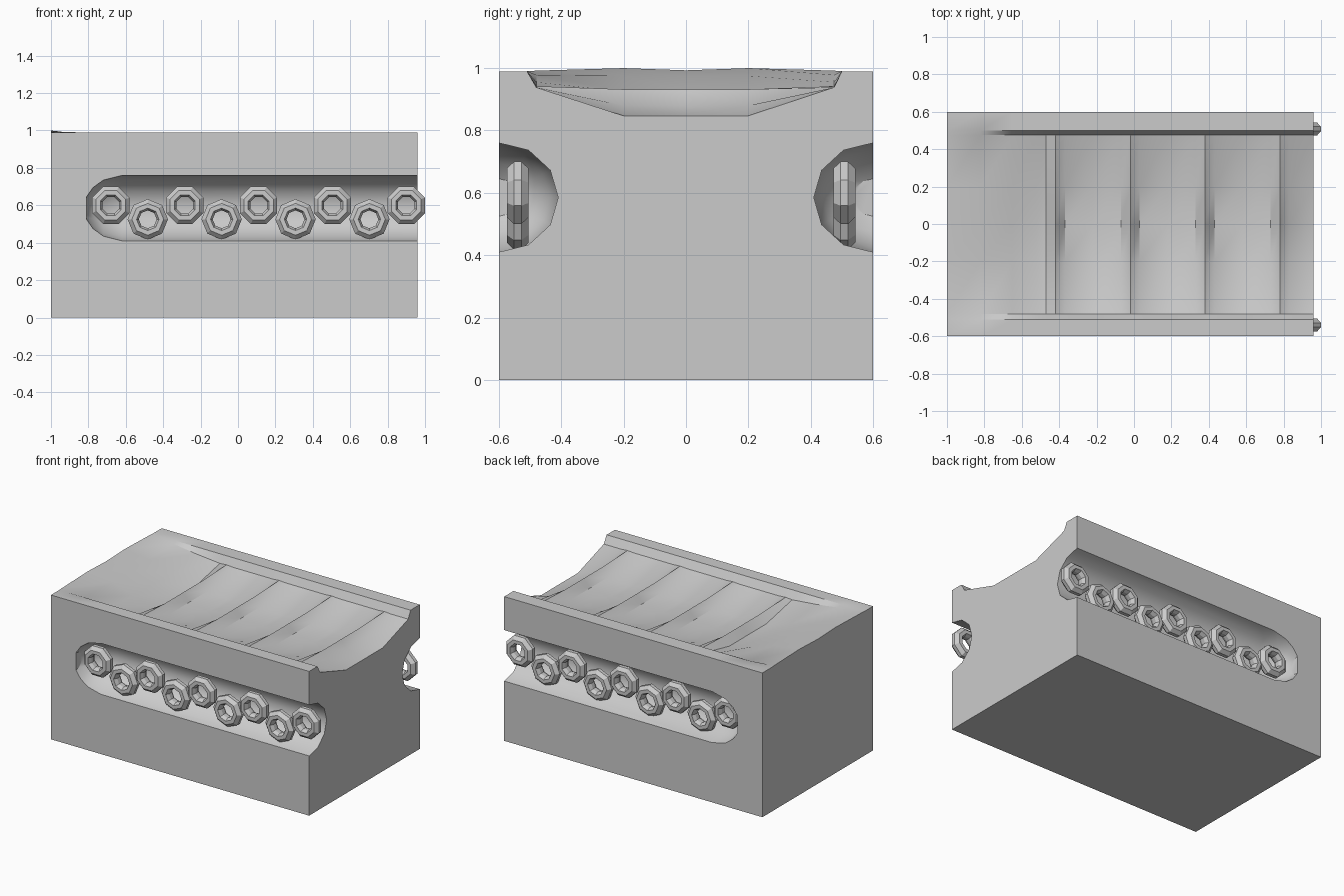
import bpy, bmesh
from math import sin, cos, pi

if "Cube" in bpy.data.objects:
    bpy.data.objects.remove(bpy.data.objects["Cube"])


def make_object(name, verts, faces):
    mesh = bpy.data.meshes.new(name)
    mesh.from_pydata(verts, [], faces)
    bm = bmesh.new()
    bm.from_mesh(mesh)
    bmesh.ops.recalc_face_normals(bm, faces=bm.faces)
    bm.to_mesh(mesh)
    bm.free()
    ob = bpy.data.objects.new(name, mesh)
    bpy.context.collection.objects.link(ob)
    return ob


# Body: cross-sections lofted along x; each is (x, rim height, floor height)
stations = [(-1, .992, 1.0), (-.82, .978, .975), (-.65, .955, .925), (-.52, .943, .885)]
for web in (-.42, -.02, .38, .78):
    stations += [(web - .05, .938, .88), (web, .942, .932), (web + .05, .938, .88)]
    if web < .7:
        stations.append((web + .2, .938, .86))
stations.append((.96, .938, .847))


def section(x, rim, floor):
    mid = floor - .007 if x == -1 else floor
    pts = [(-.6, 0), (-.6, .99), (-.51, .99), (-.48, rim), (-.2, floor), (0, mid),
           (.2, floor), (.475, rim), (.5, .99), (.6, .99), (.6, 0)]
    return [(x, y, z) for y, z in pts]


n = 11
verts = [p for s in stations for p in section(*s)]
faces = [(i * n + j, i * n + (j + 1) % n, (i + 1) * n + (j + 1) % n, (i + 1) * n + j)
         for i in range(len(stations) - 1) for j in range(n)]
faces += [tuple(range(n)), tuple(range(len(verts) - n, len(verts)))]
body = make_object("body", verts, faces)


# Side channels: round-ended cutters running out of the right end
def channel_cutter(y, depth):
    rings, seg = [(-.81, .06), (-.775, .11), (-.72, .15), (-.62, .175), (1.2, .175)], 12
    v = [(x, y + depth * r / .175 * cos(2 * pi * k / seg), .585 + r * sin(2 * pi * k / seg))
         for x, r in rings for k in range(seg)]
    f = [(i * seg + k, i * seg + (k + 1) % seg, (i + 1) * seg + (k + 1) % seg, (i + 1) * seg + k)
         for i in range(len(rings) - 1) for k in range(seg)]
    f += [tuple(range(seg)), tuple(range(len(v) - seg, len(v)))]
    ob = make_object("channel_cutter", v, f)
    ob.hide_render = True
    return ob


bpy.context.view_layer.objects.active = body
for y in (-.6, .6):
    cutter = channel_cutter(y, .19)
    mod = body.modifiers.new("channel", 'BOOLEAN')
    mod.operation = 'DIFFERENCE'
    mod.solver = 'EXACT'
    mod.object = cutter
    bpy.ops.object.modifier_apply(modifier=mod.name)
    bpy.data.objects.remove(cutter)

bpy.ops.object.select_all(action='DESELECT')
body.select_set(True)
bpy.ops.object.shade_smooth_by_angle(angle=.6)


# Octagonal rings, alternating high and low in each channel
def ring(name, x, y, z, turn):
    prof = [(.108, -.012), (.108, .012), (.085, .035), (.06, .035), (.048, .012),
            (.048, -.012), (.06, -.035), (.085, -.035)]
    m, seg = len(prof), 8
    v = []
    for k in range(seg):
        a = 2 * pi * k / seg + turn
        v += [(x + r * cos(a), y + d, z + r * sin(a)) for r, d in prof]
    f = [(k * m + j, k * m + (j + 1) % m, (k + 1) % seg * m + (j + 1) % m, (k + 1) % seg * m + j)
         for k in range(seg) for j in range(m)]
    make_object(name, v, f)


for side, y in (("front", -.54), ("back", .508)):
    for i in range(9):
        low = i % 2
        ring(f"{side}_ring_{i + 1}", -.68 + i * .1975, y, .525 if low else .6,
             0 if low else pi / 8)
